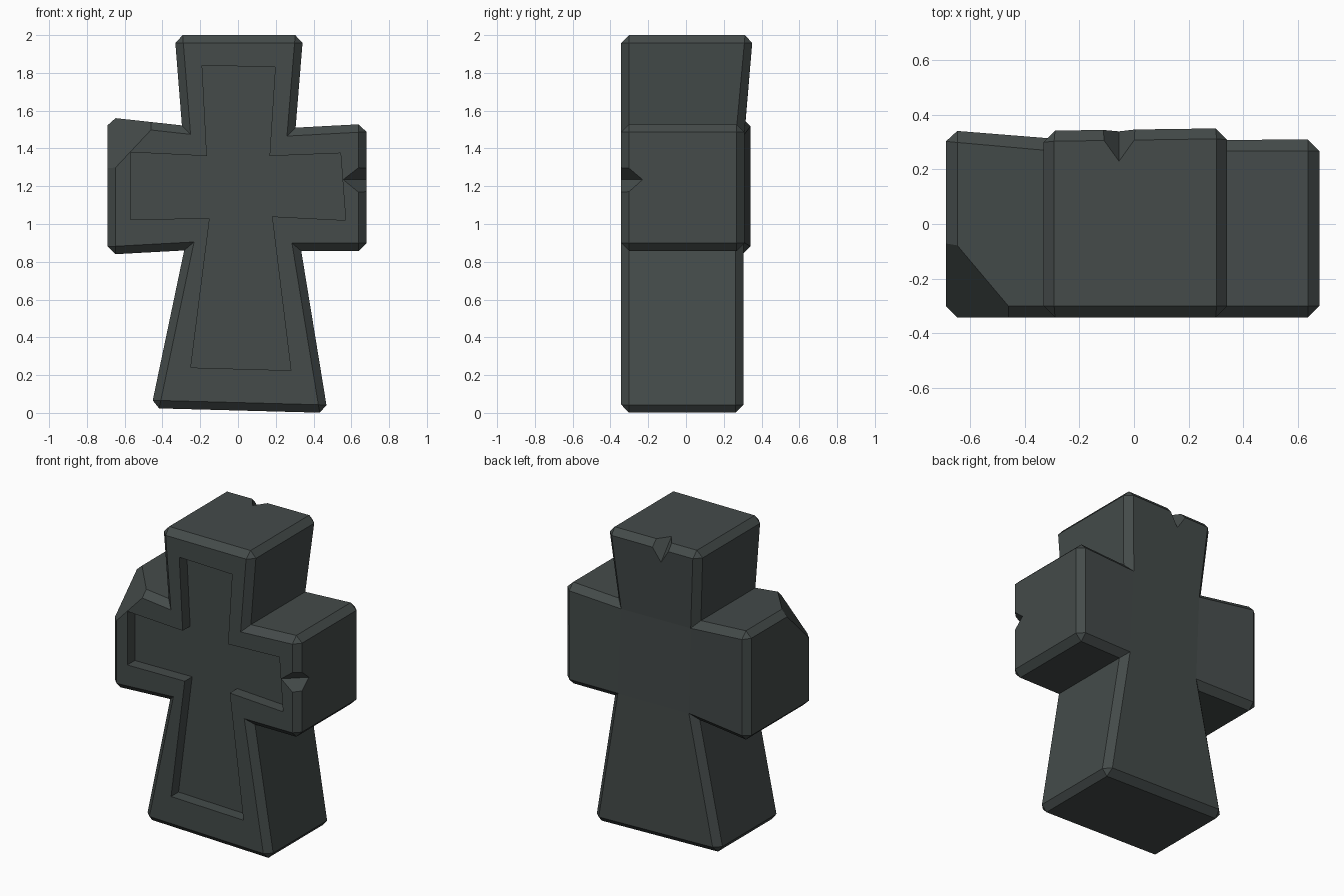
import bpy, bmesh

if "Cube" in bpy.data.objects:
    bpy.data.objects.remove(bpy.data.objects["Cube"])


def finish(bm, name):
    bmesh.ops.recalc_face_normals(bm, faces=bm.faces)
    mesh = bpy.data.meshes.new(name)
    bm.to_mesh(mesh)
    bm.free()
    obj = bpy.data.objects.new(name, mesh)
    bpy.context.collection.objects.link(obj)
    return obj


def cross_solid(name, outline, y_front, y_back, bevel=0.0):
    """Twelve-point cross outline, clockwise from head left, given a thickness."""
    bm = bmesh.new()
    front = [bm.verts.new((x, y_front, z)) for x, z in outline]
    back = [bm.verts.new((x, y, z)) for (x, z), y in zip(outline, y_back)]
    bm.faces.new(front)
    for quad in ((11, 0, 1, 2), (2, 3, 4, 5), (5, 6, 7, 8), (8, 9, 10, 11), (2, 5, 8, 11)):
        bm.faces.new([back[i] for i in quad])
    inner = (2, 5, 8, 11)
    rim = []
    for i in range(12):
        j = (i + 1) % 12
        bm.faces.new((front[i], front[j], back[j], back[i]))
        rim += [bm.edges.get((front[i], front[j])), bm.edges.get((back[i], back[j]))]
    for i in range(12):
        if i not in inner:
            rim.append(bm.edges.get((front[i], back[i])))
    bmesh.ops.recalc_face_normals(bm, faces=bm.faces)
    if bevel:
        bmesh.ops.bevel(bm, geom=rim, offset=bevel, offset_type='OFFSET',
                        segments=1, profile=0.5, affect='EDGES')
    return finish(bm, name)


def chip(name, points):
    """Convex cutter through four points."""
    bm = bmesh.new()
    for p in points:
        bm.verts.new(p)
    bmesh.ops.convex_hull(bm, input=bm.verts)
    return finish(bm, name)


# Chamfered stone cross
outline = [(-0.335, 2.0), (0.345, 2.0), (0.305, 1.51), (0.68, 1.53), (0.68, 0.857), (0.335, 0.857),
           (0.475, 0.0), (-0.46, 0.025), (-0.285, 0.86), (-0.69, 0.838), (-0.69, 1.565), (-0.297, 1.522)]
depth = [0.345, 0.355, 0.31, 0.31, 0.31, 0.305, 0.305, 0.305, 0.305, 0.345, 0.345, 0.31]
stone = cross_solid("stone_cross", outline, -0.343, depth, 0.042)

# Sunken panel on the front
panel = [(-0.19, 1.84), (0.197, 1.83), (0.167, 1.36), (0.543, 1.375), (0.57, 1.02), (0.18, 1.04),
         (0.28, 0.225), (-0.25, 0.24), (-0.15, 1.03), (-0.57, 1.025), (-0.57, 1.38), (-0.165, 1.36)]
cutters = [cross_solid("panel_cutter", panel, -0.5, [-0.265] * 12)]

# Broken arm corner, arm nick and head nick
cutters.append(chip("corner_cutter", [(-0.312, -0.4, 1.6), (-0.75, 0.071, 1.6),
                                      (-0.75, -0.4, 1.134), (-0.75, -0.4, 1.6)]))
cutters.append(chip("arm_nick_cutter", [(0.50, -0.395, 1.235), (0.74, -0.175, 1.235),
                                        (0.72, -0.4, 1.41), (0.72, -0.4, 1.05)]))
cutters.append(chip("head_nick_cutter", [(-0.055, 0.165, 2.077), (-0.055, 0.405, 1.793),
                                         (-0.222, 0.42, 2.05), (0.112, 0.42, 2.05)]))

for cutter in cutters:
    mod = stone.modifiers.new(cutter.name, 'BOOLEAN')
    mod.operation = 'DIFFERENCE'
    mod.solver = 'EXACT'
    mod.object = cutter

# Bake the cuts and drop the cutters
graph = bpy.context.evaluated_depsgraph_get()
result = bpy.data.meshes.new_from_object(stone.evaluated_get(graph))
stone.modifiers.clear()
stone.data = result
for cutter in cutters:
    bpy.data.objects.remove(cutter)

# Dark stone colour
mat = bpy.data.materials.new("dark_stone")
mat.diffuse_color = (0.058, 0.07, 0.068, 1)
mat.use_nodes = True
mat.node_tree.nodes["Principled BSDF"].inputs["Base Color"].default_value = mat.diffuse_color
stone.data.materials.clear()
stone.data.materials.append(mat)
